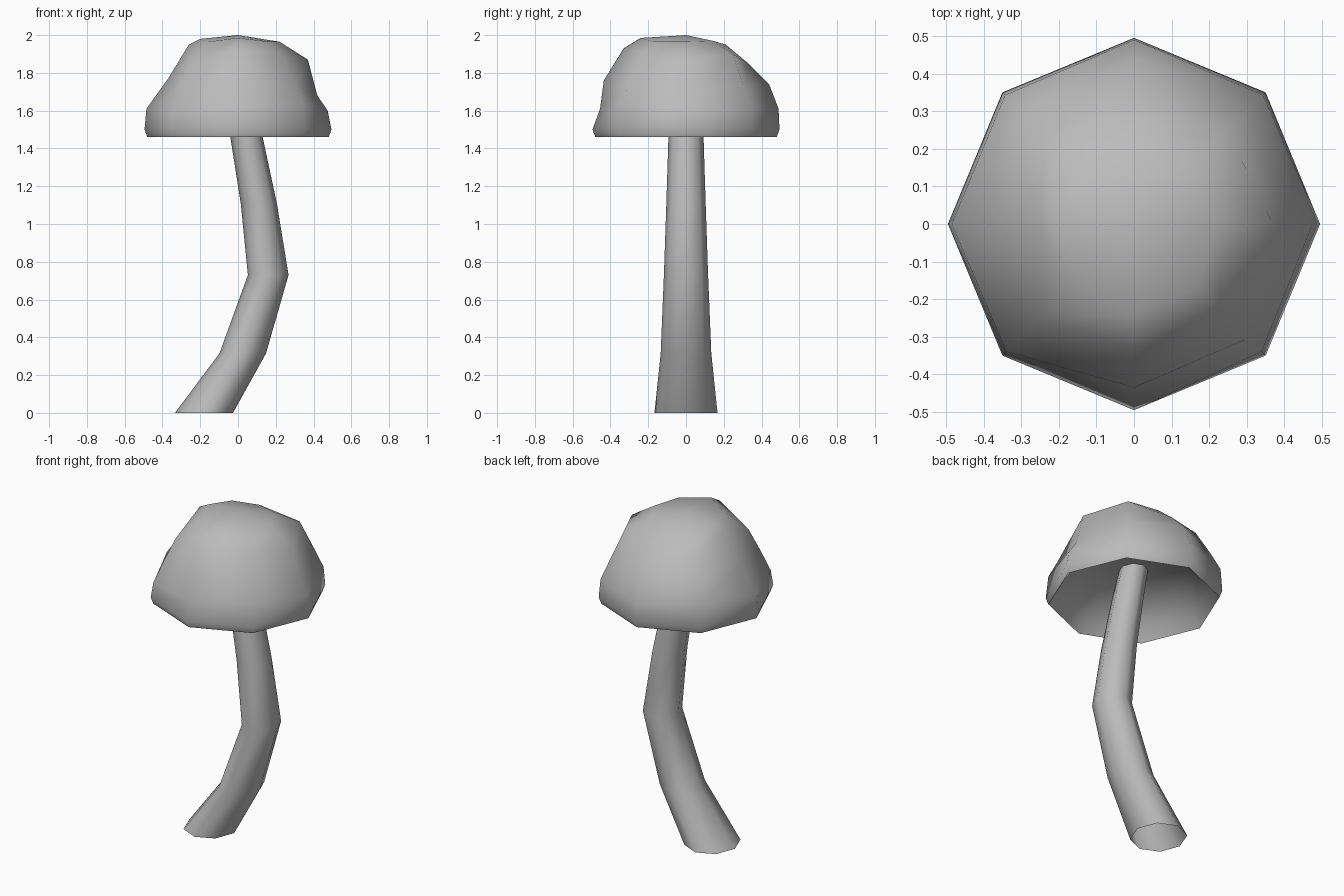
import bpy
import bmesh
import math

old = bpy.data.objects.get("Cube")
if old:
    bpy.data.objects.remove(old, do_unlink=True)

SIDES = 8

grey = bpy.data.materials.new("plain_grey")
grey.use_nodes = True
colour = (0.5, 0.5, 0.5, 1)
grey.diffuse_color = colour
grey.node_tree.nodes["Principled BSDF"].inputs["Base Color"].default_value = colour


def ring(bm, points, cx=0, squash=1):
    """Ring of vertices from one (radius, height) pair per side."""
    verts = []
    for i, (r, z) in enumerate(points):
        a = math.tau * i / SIDES
        verts.append(bm.verts.new((cx + r * math.cos(a) * squash, r * math.sin(a), z)))
    return verts


def bridge(bm, lower, upper):
    for i in range(SIDES):
        j = (i + 1) % SIDES
        bm.faces.new((lower[i], lower[j], upper[j], upper[i]))


def fan(bm, loop, z):
    tip = bm.verts.new((0, 0, z))
    for i in range(SIDES):
        bm.faces.new((loop[i], loop[(i + 1) % SIDES], tip))


def finish(bm, name, angle):
    bmesh.ops.recalc_face_normals(bm, faces=bm.faces)
    mesh = bpy.data.meshes.new(name)
    bm.to_mesh(mesh)
    bm.free()
    obj = bpy.data.objects.new(name, mesh)
    bpy.context.collection.objects.link(obj)
    mesh.materials.append(grey)
    bpy.ops.object.select_all(action="DESELECT")
    obj.select_set(True)
    bpy.context.view_layer.objects.active = obj
    bpy.ops.object.shade_smooth_by_angle(angle=math.radians(angle))
    return obj


# Cap: lumpy hollow dome, from the inner roof round the rim to the crown
bm = bmesh.new()
even = lambda r, z: [(r, z)] * SIDES
brim = [(.475, 1.6), (.485, 1.61), (.49, 1.61), (.485, 1.64),
        (.485, 1.61), (.48, 1.59), (.455, 1.61), (.48, 1.64)]
shoulder = [(.42, 1.68), (.43, 1.73), (.44, 1.74), (.425, 1.75),
            (.37, 1.77), (.42, 1.72), (.435, 1.76), (.43, 1.73)]
upper = [(.37, 1.87), (.35, 1.9), (.33, 1.85), (.345, 1.88),
         (.26, 1.95), (.355, 1.85), (.33, 1.93), (.33, 1.89)]
crown = [(.22, 1.965), (.2, 1.97), (.21, 1.95), (.2, 1.965),
         (.2, 1.98), (.22, 1.965), (.24, 1.985), (.24, 1.965)]
loops = [ring(bm, p) for p in (
    even(.3, 1.63), even(.43, 1.53), even(.48, 1.46), even(.495, 1.5),
    brim, shoulder, upper, crown)]
for low, high in zip(loops, loops[1:]):
    bridge(bm, low, high)
fan(bm, loops[0], 1.66)
fan(bm, loops[-1], 2)
finish(bm, "mushroom_cap", 65)

# Stem: bent tapering tube, open at the foot (centre x, radius, height)
bm = bmesh.new()
path = [(-.18, .167, 0), (.025, .134, .315), (.16, .117, .73),
        (.11, .104, 1.11), (.045, .093, 1.46), (0, .085, 1.67)]
loops = [ring(bm, even(r, z), x, .92) for x, r, z in path]
for low, high in zip(loops, loops[1:]):
    bridge(bm, low, high)
finish(bm, "mushroom_stem", 65)
